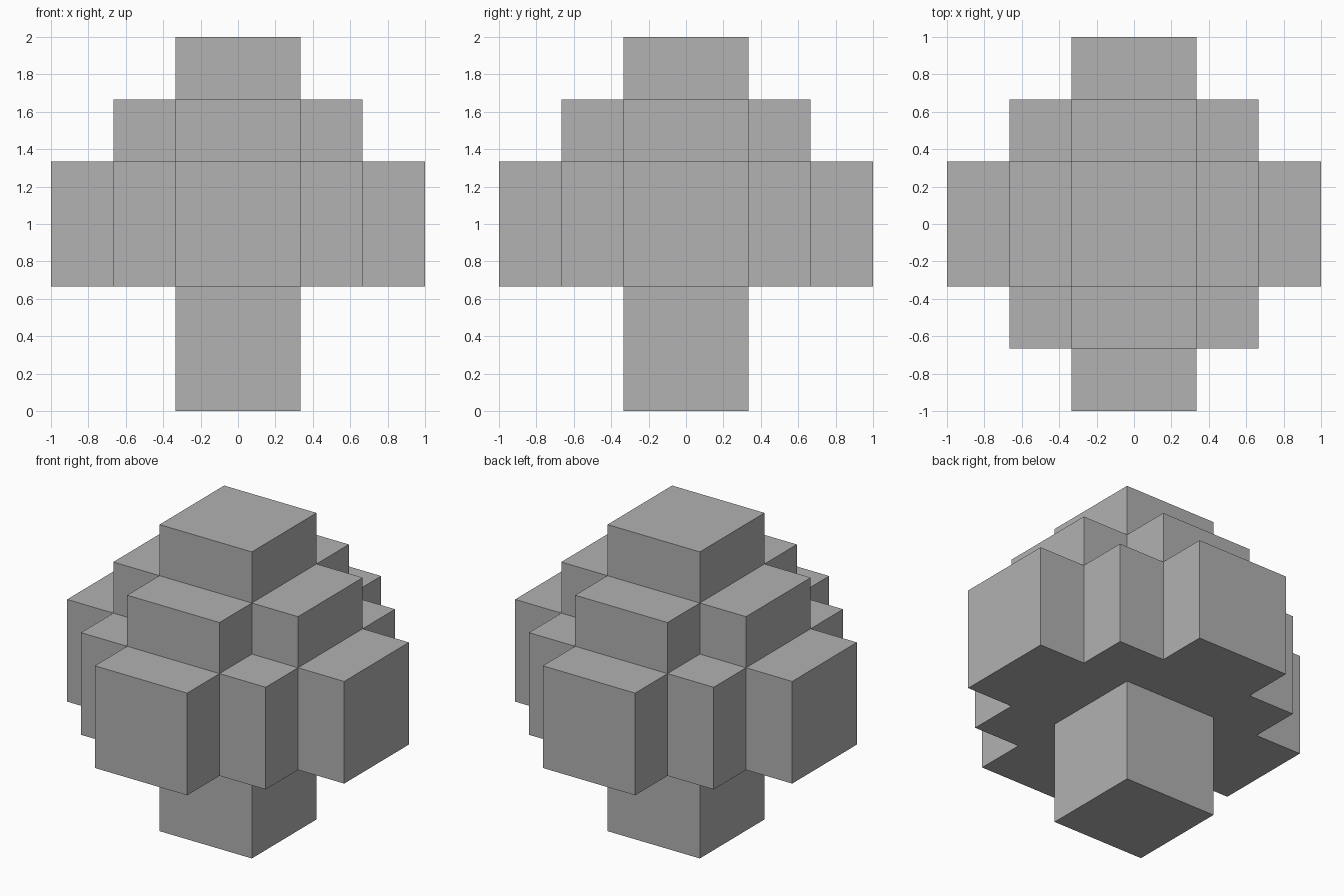
import bpy
import bmesh

cube = bpy.data.objects.get("Cube")
if cube:
    bpy.data.objects.remove(cube, do_unlink=True)

U = 1 / 3  # block unit

grey = bpy.data.materials.new("plain_grey")
grey.use_nodes = True
colour = (0.445, 0.445, 0.445, 1)
grey.diffuse_color = colour
grey.node_tree.nodes["Principled BSDF"].inputs["Base Color"].default_value = colour


def tier(name, quarter, bottom, top):
    """Extrude a stepped plan, given as one quarter turned four times."""
    outline, points = [], list(quarter)
    for _ in range(4):
        outline += points
        points = [(-y, x) for x, y in points]
    bm = bmesh.new()
    base = bm.faces.new([bm.verts.new((x * U, y * U, bottom * U)) for x, y in outline])
    result = bmesh.ops.extrude_face_region(bm, geom=[base], use_keep_orig=True)
    raised = [v for v in result["geom"] if isinstance(v, bmesh.types.BMVert)]
    bmesh.ops.translate(bm, verts=raised, vec=(0, 0, (top - bottom) * U))
    bmesh.ops.recalc_face_normals(bm, faces=bm.faces)
    mesh = bpy.data.meshes.new(name)
    bm.to_mesh(mesh)
    bm.free()
    mesh.materials.append(grey)
    obj = bpy.data.objects.new(name, mesh)
    bpy.context.collection.objects.link(obj)
    return obj


square = [(1, -1)]
cross = [(2, -1), (2, 1), (1, 1)]
stepped_cross = [(3, -1), (3, 1), (2, 1), (2, 2), (1, 2)]

# Square stem, wide stepped tier, smaller cross tier and square cap
tier("stem", square, 0, 2)
tier("lower_tier", stepped_cross, 2, 4)
tier("middle_tier", cross, 4, 5)
tier("top_cap", square, 5, 6)
